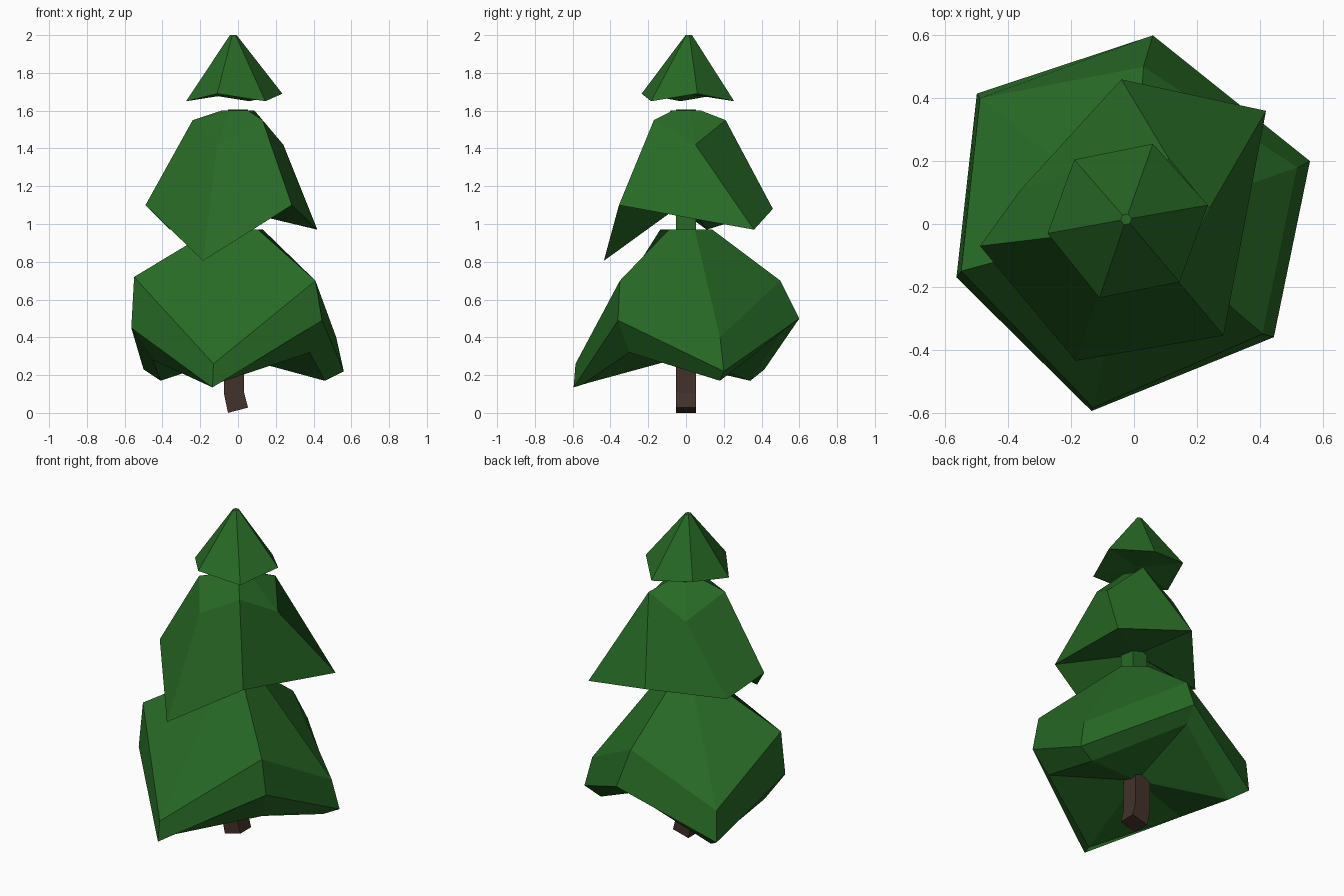
import bpy
import bmesh
from mathutils import Vector

old_cube = bpy.data.objects.get("Cube")
if old_cube:
    bpy.data.objects.remove(old_cube, do_unlink=True)


def make_material(name, colour):
    material = bpy.data.materials.new(name)
    material.use_nodes = True
    material.diffuse_color = colour
    material.node_tree.nodes["Principled BSDF"].inputs["Base Color"].default_value = colour
    return material


leaf_green = make_material("leaf green", (0.021, 0.145, 0.019, 1))
bark_brown = make_material("bark brown", (0.055, 0.031, 0.023, 1))


def small_ring(outer_ring, centre, radius):
    """Shrink a ring to a level circle around a centre, keeping each direction."""
    centre = Vector(centre)
    result = []
    for point in outer_ring:
        direction = Vector(point) - centre
        direction.z = 0
        result.append(centre + direction.normalized() * radius)
    return result


def loft(name, rings, material, hollow_centre=None):
    """Skin a stack of rings from top to bottom; optionally fold the base inward."""
    bm = bmesh.new()
    levels = [[bm.verts.new(point) for point in ring] for ring in rings]
    count = len(levels[0])
    bm.faces.new(levels[0])
    for upper, lower in zip(levels, levels[1:]):
        for i in range(count):
            j = (i + 1) % count
            bm.faces.new((upper[i], lower[i], lower[j], upper[j]))
    if hollow_centre:
        middle = bm.verts.new(hollow_centre)
        for i in range(count):
            bm.faces.new((levels[-1][i], middle, levels[-1][(i + 1) % count]))
    else:
        bm.faces.new(levels[-1])
    bmesh.ops.recalc_face_normals(bm, faces=bm.faces)
    mesh = bpy.data.meshes.new(name)
    bm.to_mesh(mesh)
    bm.free()
    mesh.materials.append(material)
    obj = bpy.data.objects.new(name, mesh)
    bpy.context.collection.objects.link(obj)
    return obj


def square_ring(x, z, tilt=0):
    """Square trunk section, optionally tilted sideways."""
    half = 0.053
    corners = ((-half, -half), (half, -half), (half, half), (-half, half))
    return [(x + dx, dy, z + tilt * dx) for dx, dy in corners]


# Lower foliage: shoulder, widest rim and folded-in hem
shoulder = [(0.03, 0.5, 0.7), (0.52, 0.18, 0.4), (0.41, -0.35, 0.7),
            (-0.13, -0.585, 0.26), (-0.55, -0.15, 0.72), (-0.49, 0.4, 0.42)]
rim = [(0.06, 0.6, 0.5), (0.56, 0.2, 0.22), (0.445, -0.36, 0.49),
       (-0.135, -0.595, 0.135), (-0.565, -0.17, 0.45), (-0.5, 0.415, 0.23)]
hem = [(0.03, 0.5, 0.43), (0.46, 0.18, 0.17), (0.38, -0.3, 0.32),
       (-0.13, -0.55, 0.15), (-0.45, -0.13, 0.28), (-0.41, 0.34, 0.17)]
crown = small_ring(shoulder, (0, 0, 0.97), 0.14)
loft("lower_foliage", [crown, shoulder, rim, hem], leaf_green, (-0.02, 0, 0.3))

# Middle foliage: twisted skirt with a faceted shoulder
shoulder = [(0.11, 0.21, 1.55), (0.24, 0.05, 1.42), (0.13, -0.17, 1.55),
            (-0.11, -0.22, 1.42), (-0.24, -0.04, 1.55), (-0.13, 0.19, 1.42)]
rim = [(-0.04, 0.46, 1.08), (0.42, 0.36, 0.97), (0.285, -0.355, 1.1),
       (-0.185, -0.435, 0.805), (-0.49, -0.07, 1.1), (-0.36, 0.11, 0.97)]
crown = small_ring(shoulder, (0, 0, 1.6), 0.09)
loft("middle_foliage", [crown, shoulder, rim], leaf_green, (-0.02, 0, 1.12))

# Top foliage: small cone with a zigzag rim
rim = [(0.06, 0.255, 1.65), (0.235, 0.06, 1.69), (0.145, -0.185, 1.65),
       (-0.11, -0.235, 1.69), (-0.275, -0.03, 1.65), (-0.19, 0.205, 1.69)]
tip = small_ring(rim, (-0.025, 0.015, 2), 0.018)
loft("top_foliage", [tip, rim], leaf_green, (-0.02, 0, 1.69))

# Green core joining the lower and middle foliage
loft("foliage_core", [square_ring(0, 1.605), square_ring(0, 0.9)], leaf_green)

# Trunk with a kinked, tilted foot
loft("trunk", [square_ring(-0.02, 0.4), square_ring(-0.02, 0.1, 0.1),
               square_ring(0, 0.014, 0.26)], bark_brown)
